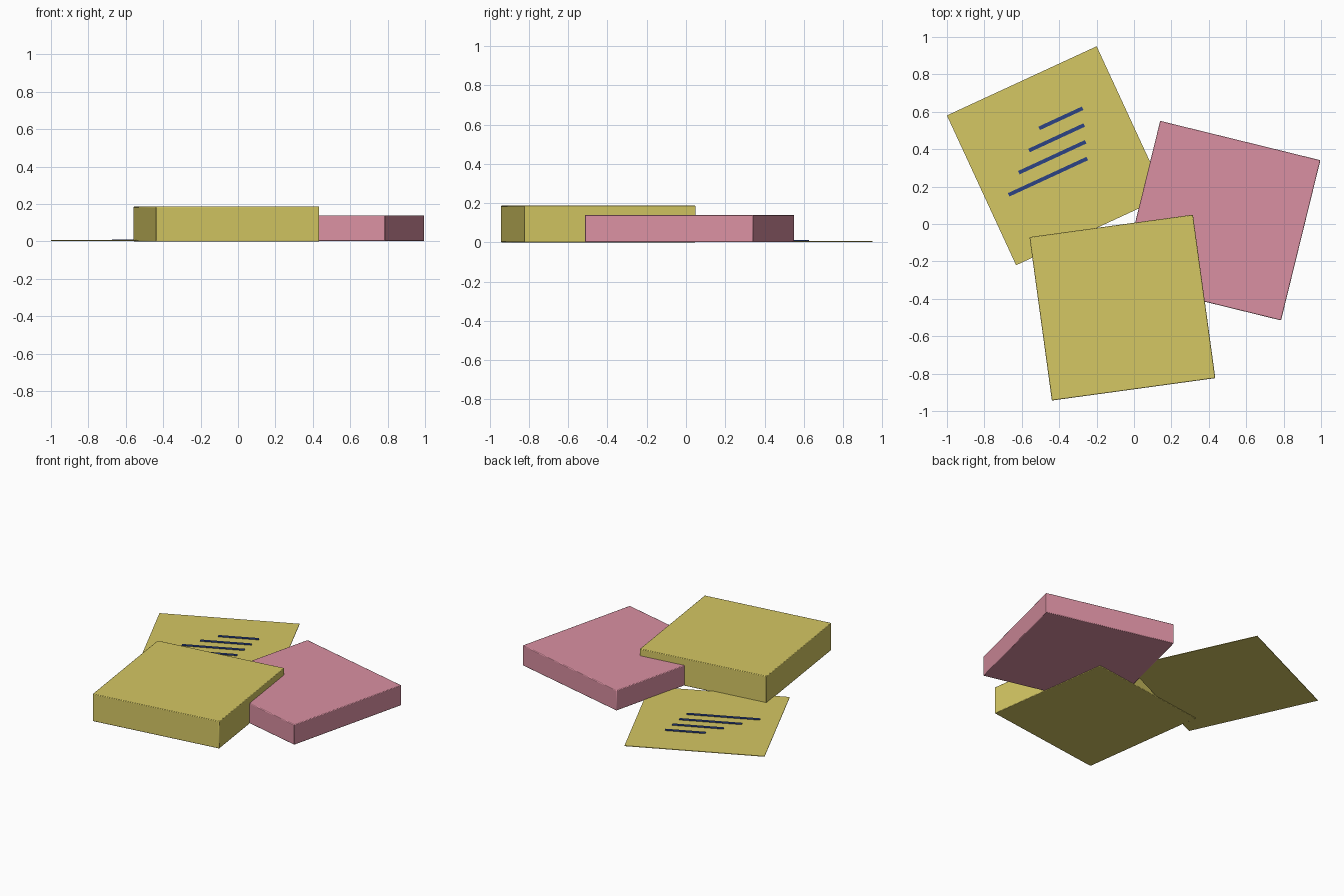
import bpy
from math import radians
from mathutils import Matrix, Vector

cube = bpy.data.objects.get("Cube")
if cube:
    bpy.data.objects.remove(cube, do_unlink=True)


def make_material(name, rgb):
    mat = bpy.data.materials.new(name)
    mat.use_nodes = True
    mat.diffuse_color = (*rgb, 1)
    mat.node_tree.nodes["Principled BSDF"].inputs["Base Color"].default_value = (*rgb, 1)
    return mat


yellow = make_material("paper_yellow", (0.66, 0.57, 0.125))
pink = make_material("paper_pink", (0.70, 0.28, 0.36))
blue = make_material("ink_blue", (0.025, 0.055, 0.23))

SIDE = 0.882  # every note has the same square size


def slab(name, centre, size, bottom, top, angle, mat, bevel=0):
    """Box lying flat, turned about z."""
    bpy.ops.mesh.primitive_cube_add(size=1)
    obj = bpy.context.object
    obj.name = name
    obj.data.transform(Matrix.Diagonal((size[0], size[1], top - bottom, 1)))
    obj.location = (centre[0], centre[1], (bottom + top) / 2)
    obj.rotation_euler.z = radians(angle)
    obj.data.materials.append(mat)
    if bevel:
        mod = obj.modifiers.new("soft_edges", 'BEVEL')
        mod.width = bevel
        mod.segments = 2
        bpy.ops.object.shade_smooth_by_angle()
    return obj


# Two thick pads of notes
slab("yellow_pad", (-0.062, -0.447), (SIDE, SIDE), 0, 0.187, 7.8, yellow, 0.004)
slab("pink_pad", (0.463, 0.018), (SIDE, SIDE), 0.002, 0.14, -13.8, pink, 0.004)

# Single loose sheet
sheet_centre, sheet_angle = Vector((-0.415, 0.365)), 24.8
slab("loose_sheet", sheet_centre, (SIDE, SIDE), 0.003, 0.007, sheet_angle, yellow)

# Written lines on the sheet, each a little shorter than the one below
turn = Matrix.Rotation(radians(sheet_angle), 2)
first_mid = Vector((-0.46, 0.253))
step = Vector((0.023, 0.104))
for i in range(4):
    slab(f"ink_line_{i + 1}", first_mid + step * i, (0.463 - 0.069 * i, 0.02),
         0.006, 0.011, sheet_angle, blue)
